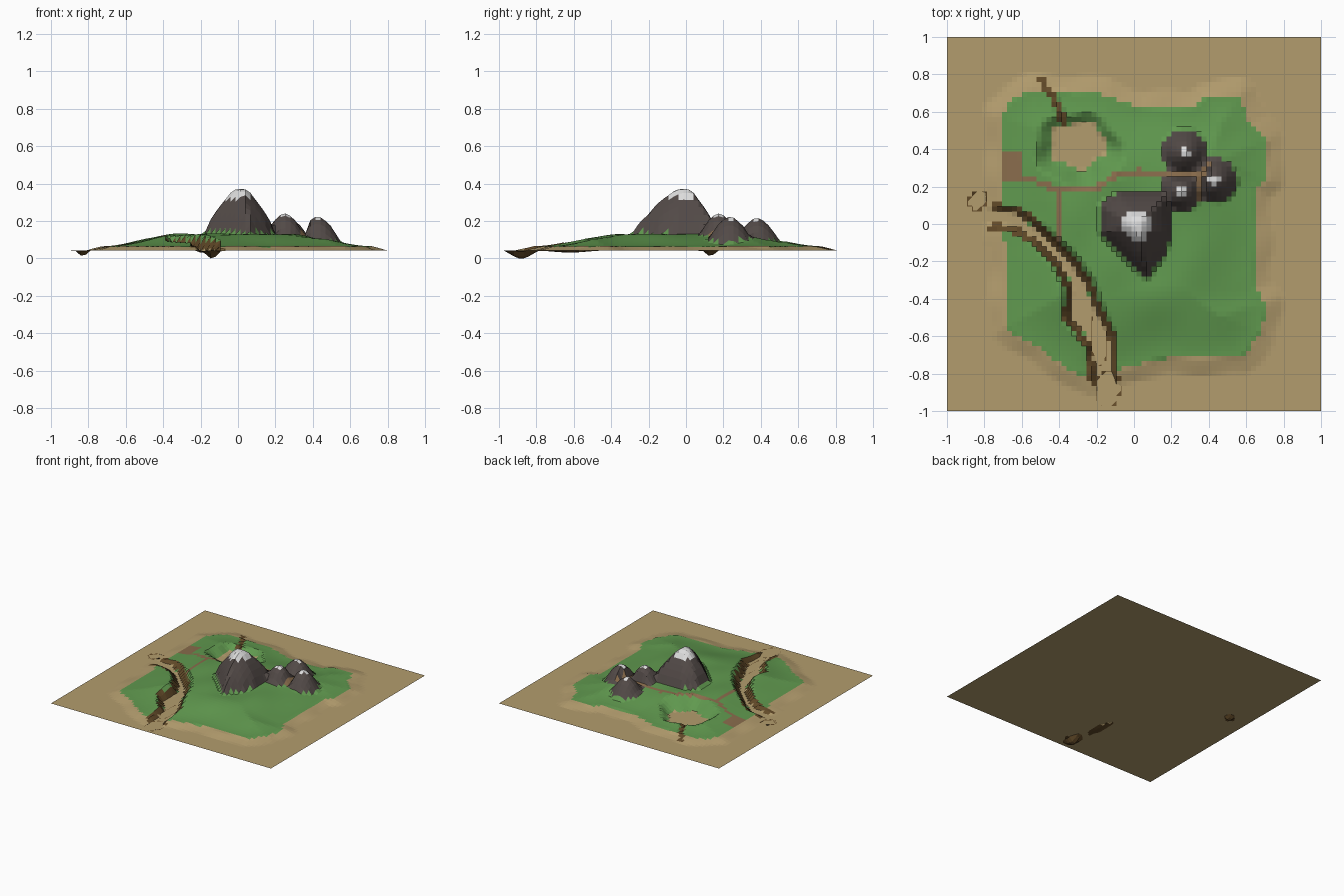
import bpy, bmesh, math
from mathutils import Vector

if "Cube" in bpy.data.objects:
    bpy.data.objects.remove(bpy.data.objects["Cube"])

SEA = 0.04          # height of the flat sand sheet
N = 75              # terrain cells per side
STEP = 2.0 / N


def material(name, rgb):
    m = bpy.data.materials.new(name)
    m.diffuse_color = (*rgb, 1)
    m.use_nodes = True
    m.node_tree.nodes["Principled BSDF"].inputs["Base Color"].default_value = m.diffuse_color
    return m


MATS = [material("sand", (0.45, 0.335, 0.155)), material("grass", (0.118, 0.32, 0.078)),
        material("dirt_bank", (0.125, 0.07, 0.022)), material("footpath", (0.25, 0.15, 0.072)),
        material("rock", (0.085, 0.068, 0.063)), material("snow", (0.72, 0.72, 0.72))]
SAND, GRASS, DIRT, PATH, ROCK, SNOW = range(6)

# Plan outlines, read anticlockwise or along the path
COAST = [(-.72, .21), (-.72, .58), (-.64, .67), (-.53, .72), (-.14, .69), (.03, .62), (.33, .62),
         (.38, .68), (.57, .69), (.62, .53), (.71, .45), (.71, .24), (.65, .18), (.65, -.35),
         (.71, -.42), (.68, -.59), (.57, -.72), (.17, -.72), (-.1, -.78), (-.21, -.82),
         (-.32, -.8), (-.5, -.67), (-.69, -.56), (-.69, -.11), (-.72, .1)]
RIVER = [(-.8, .05, .04), (-.63, .02, .04), (-.5, -.07, .025), (-.38, -.19, .03), (-.29, -.33, .04),
         (-.27, -.48, .075), (-.18, -.62, .055), (-.15, -.92, .045)]
STREAM = [(-.38, .55, .003), (-.41, .64, .003), (-.5, .78, .003)]
TRAILS = [[(-.62, .26), (-.45, .2), (-.39, .18), (-.2, .19), (-.12, .25), (.03, .28), (.2, .265), (.35, .27)],
          [(-.4, .19), (-.405, -.09)], [(.35, .13), (.355, .26), (.41, .33)]]
MASSIF = [(-.18, .1), (-.09, .17), (.19, .17), (.2, -.06), (.16, -.16), (.07, -.29), (-.03, -.2), (-.18, -.05)]
PEAK = (.015, -.01)
HILLS = [(.27, .38, .125, .215), (.425, .235, .125, .222), (.25, .175, .12, .237)]  # x, y, radius, top
DIPS = [(-.14, -.88, .05, .09, .055), (-.19, -.62, .03, .15, .014), (-.83, .13, .04, .04, .04)]


def seg(px, py, a, b):
    """distance to a segment and position along it"""
    dx, dy = b[0] - a[0], b[1] - a[1]
    t = max(0, min(1, ((px - a[0]) * dx + (py - a[1]) * dy) / (dx * dx + dy * dy)))
    return math.hypot(px - a[0] - t * dx, py - a[1] - t * dy), t


def line_dist(x, y, pts):
    """distance to a path, less its half-width where one is given"""
    best = 9
    for a, b in zip(pts, pts[1:]):
        d, t = seg(x, y, a, b)
        if len(a) > 2:
            d -= a[2] + (b[2] - a[2]) * t
        best = min(best, d)
    return best


def coast_dist(x, y):
    """signed distance to the coast, positive inland"""
    d, inside = 9, False
    for a, b in zip(COAST, COAST[1:] + COAST[:1]):
        d = min(d, seg(x, y, a, b)[0])
        if (a[1] > y) != (b[1] > y) and x < a[0] + (y - a[1]) / (b[1] - a[1]) * (b[0] - a[0]):
            inside = not inside
    return d if inside else -d


def curve(t, pts):
    for (t0, z0), (t1, z1) in zip(pts, pts[1:]):
        if t <= t1:
            return z0 + (z1 - z0) * (t - t0) / (t1 - t0)
    return pts[-1][1]


def massif_t(x, y):
    """0 at the peak, 1 on the convex footprint"""
    t = 0
    for a, b in zip(MASSIF, MASSIF[1:] + MASSIF[:1]):
        nx, ny = a[1] - b[1], b[0] - a[0]
        t = max(t, (nx * (x - PEAK[0]) + ny * (y - PEAK[1])) / (nx * (a[0] - PEAK[0]) + ny * (a[1] - PEAK[1])))
    return t


def lake_dist(x, y):
    u, v = (x + .3) / .15, (y - .42) / .13
    a = math.atan2(v, u)
    return (math.hypot(u, v) - 1 - .1 * math.cos(5 * a + .6)) * .14


def trail_dist(x, y):
    return min(line_dist(x, y, p) for p in TRAILS)


def height(x, y):
    d = coast_dist(x, y)
    if d < 0:    # beach apron
        z = .063 + d * .26 + .004 * math.sin(17 * x + 5) * math.sin(19 * y)
    else:        # grassy dome
        s = min(1, d / .4)
        z = .065 + .063 * s * s * (3 - 2 * s) + .006 * s * math.sin(14 * x) * math.sin(13 * y + 1)
    z = min(z, SEA + max(0, lake_dist(x, y)) * .8)
    z = min(z, SEA + max(0, line_dist(x, y, RIVER)) * 2.2)
    z = min(z, SEA + .012 + max(0, line_dist(x, y, STREAM)) * 1.4)
    # mountains
    t = massif_t(x, y)
    if t < 1:
        z = max(z, curve(t, [(0, .372), (.22, .366), (.38, .325), (.65, .26), (.85, .2), (1, .13)]))
    for hx, hy, r, top in HILLS:
        t = math.hypot(x - hx, y - hy) / r
        if t < 1:
            z = max(z, curve(t, [(0, top + .004), (.2, top - .005), (.55, top - .045), (1, .09)]))
    if trail_dist(x, y) < .016:
        z = min(z, .13)
    z = max(z, SEA + .0005)
    # channel floors that sink under the sand sheet
    for px, py, rx, ry, depth in DIPS:
        k = 1 - math.hypot((x - px) / rx, (y - py) / ry)
        if k > 0:
            z = min(z, max(0, SEA - depth * k))
    return z


def colour(c):
    x, y, z = c
    if z < SEA:
        return DIRT
    if trail_dist(x, y) < .014 or (-.7 < x < -.6 and .24 < y < .38):
        return PATH
    if massif_t(x, y) < 1:
        return SNOW if z > .322 else ROCK
    for hx, hy, r, top in HILLS:
        t = math.hypot(x - hx, y - hy) / r
        if t < .97:
            return SNOW if t < .24 else ROCK
    if z > SEA + .006 and (line_dist(x, y, RIVER) < .032 or line_dist(x, y, STREAM) < .018):
        return DIRT
    return GRASS if coast_dist(x, y) > 0 and z > SEA + .005 else SAND


def make_object(name, bm, mats):
    me = bpy.data.meshes.new(name)
    bm.to_mesh(me)
    bm.free()
    for m in mats:
        me.materials.append(m)
    ob = bpy.data.objects.new(name, me)
    bpy.context.collection.objects.link(ob)
    return ob


# Flat sand sheet
bm = bmesh.new()
bm.faces.new([bm.verts.new((x, y, SEA)) for x, y in ((-1, -1), (1, -1), (1, 1), (-1, 1))])
make_object("sand_sheet", bm, [MATS[SAND]])

# Island terrain: height grid, trimmed where it lies under the sheet
bm = bmesh.new()
grid = [[bm.verts.new((-1 + i * STEP, -1 + j * STEP, height(-1 + i * STEP, -1 + j * STEP)))
         for j in range(N + 1)] for i in range(N + 1)]
for i in range(N):
    for j in range(N):
        vs = [grid[i][j], grid[i + 1][j], grid[i + 1][j + 1], grid[i][j + 1]]
        if all(abs(v.co.z - SEA) < .001 for v in vs):
            continue
        f = bm.faces.new(vs)
        f.material_index = colour(sum((v.co for v in vs), Vector()) / 4)
bmesh.ops.delete(bm, geom=[v for v in bm.verts if not v.link_faces], context='VERTS')
make_object("island_terrain", bm, MATS)
